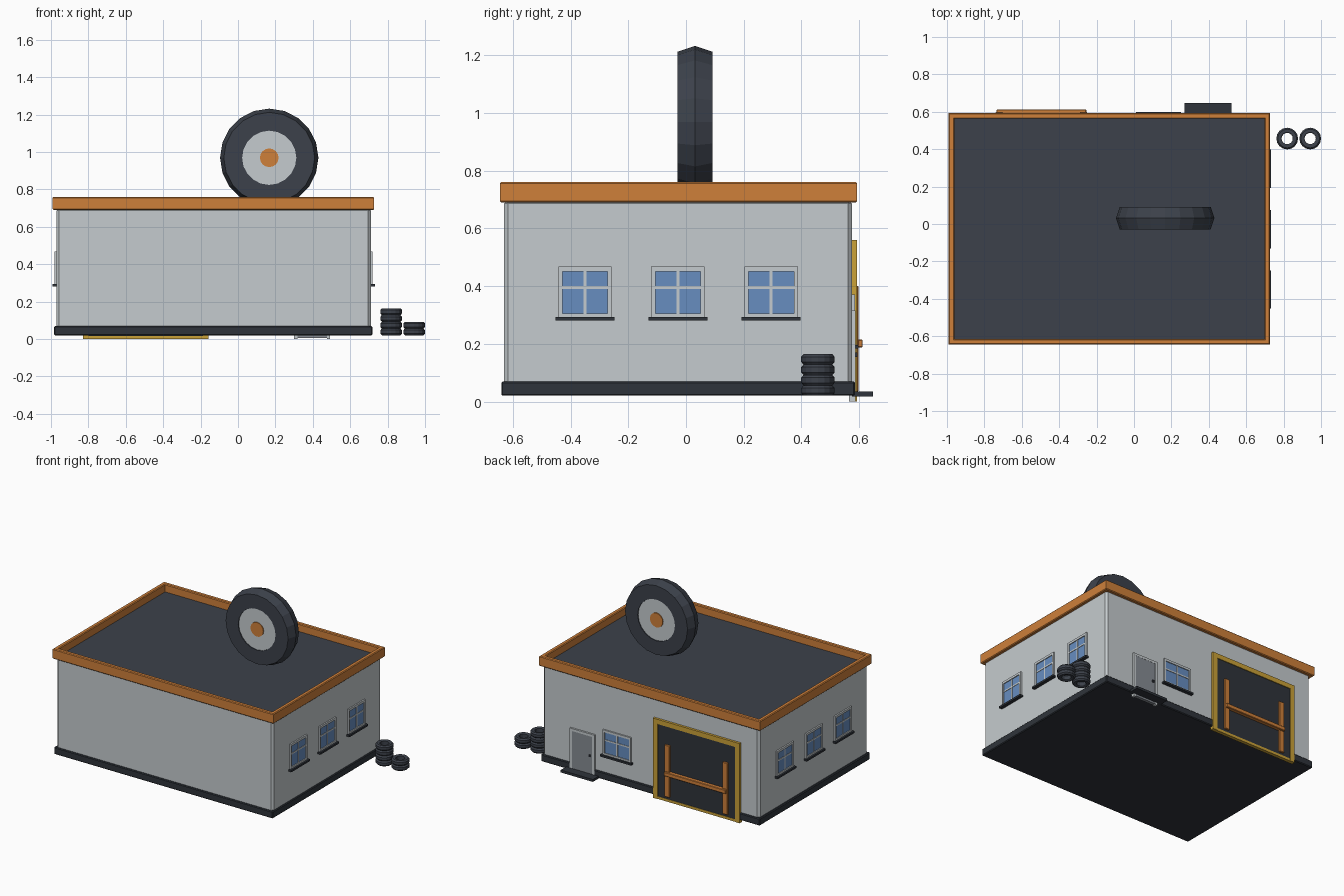
import bpy, bmesh, math
from mathutils import Matrix, Vector

if "Cube" in bpy.data.objects:
    bpy.data.objects.remove(bpy.data.objects["Cube"])

def mat(name, r, g, b):
    m = bpy.data.materials.new(name)
    m.diffuse_color = (r, g, b, 1)
    m.use_nodes = True
    m.node_tree.nodes["Principled BSDF"].inputs["Base Color"].default_value = m.diffuse_color
    return m

WALL = mat("light_grey", .56, .60, .62)
DARK = mat("charcoal", .028, .034, .043)
ROOF = mat("slate", .045, .053, .069)
ORANGE = mat("orange", .62, .215, .042)
BLUE = mat("glass_blue", .135, .27, .53)
YELLOW = mat("yellow", .60, .36, .04)
DOOR = mat("door_grey", .24, .26, .29)

def finish(name, bm, material, matrix=Matrix()):
    bmesh.ops.recalc_face_normals(bm, faces=bm.faces)
    me = bpy.data.meshes.new(name)
    bm.to_mesh(me)
    bm.free()
    me.materials.append(material)
    ob = bpy.data.objects.new(name, me)
    bpy.context.collection.objects.link(ob)
    ob.matrix_world = matrix
    return ob

def box(name, x, y, z, material, bevel=0, matrix=Matrix()):
    """Box from (min, max) pairs, with an optional chamfer."""
    bm = bmesh.new()
    bmesh.ops.create_cube(bm, size=1)
    for v in bm.verts:
        v.co = [r[0] if c < 0 else r[1] for c, r in zip(v.co, (x, y, z))]
    if bevel:
        bmesh.ops.bevel(bm, geom=bm.edges[:], offset=bevel, segments=1,
                        affect='EDGES', profile=.5)
    return finish(name, bm, material, matrix)

def sweep(name, loops, material, matrix=Matrix(), closed=True):
    """Skin a list of equal-length point loops."""
    bm = bmesh.new()
    vs = [[bm.verts.new(p) for p in loop] for loop in loops]
    n = len(vs[0])
    for i in range(len(vs) if closed else len(vs) - 1):
        a, b = vs[i], vs[(i + 1) % len(vs)]
        for j in range(n):
            k = (j + 1) % n
            bm.faces.new((a[j], a[k], b[k], b[j]))
    if not closed:
        bm.faces.new(vs[0])
        bm.faces.new(vs[-1])
    return finish(name, bm, material, matrix)

def lathe(name, profile, sides, material, matrix=Matrix(), closed=True):
    """Revolve (radius, height) points about z."""
    loops = [[(r * math.cos(2 * math.pi * i / sides),
               r * math.sin(2 * math.pi * i / sides), h) for i in range(sides)]
             for r, h in profile]
    return sweep(name, loops, material, matrix, closed)

# Building shell
box("walls", (-.97, .71), (-.63, .575), (.03, .70), WALL, .014)
box("plinth", (-.983, .718), (-.64, .586), (.02, .07), DARK, .005)
box("roof", (-.965, .703), (-.62, .57), (.69, .706), ROOF)
X0, X1, Y0, Y1 = -.991, .727, -.645, .593
section = [(0, .695), (0, .755), (.005, .76), (.025, .76), (.03, .755),
           (.03, .69), (.005, .69)]
sweep("parapet", [[(X0 + d, Y0 + d, z), (X1 - d, Y0 + d, z),
                   (X1 - d, Y1 - d, z), (X0 + d, Y1 - d, z)]
                  for d, z in section], ORANGE)

# Windows: local x runs along the wall, local -y points outwards
def window(name, place, angle, w, z0):
    m = Matrix.Translation(Vector(place)) @ Matrix.Rotation(angle, 4, 'Z')
    a, g, t, h = w / 2, w / 2 - .014, .005, .18
    z1 = z0 + h
    box(name + "_glass", (-g, g), (-.004, .01), (z0 + .01, z1 - .01), BLUE, 0, m)
    for s in (-1, 1):
        box(name + "_jamb", sorted((s * a, s * g)), (-.01, .01), (z0, z1), WALL, 0, m)
    box(name + "_head", (-g, g), (-.01, .01), (z1 - .016, z1), WALL, 0, m)
    box(name + "_foot", (-g, g), (-.01, .01), (z0, z0 + .018), WALL, 0, m)
    box(name + "_mullion", (-t, t), (-.007, .01), (z0 + .018, z1 - .016), WALL, 0, m)
    box(name + "_transom", (-g, g), (-.007, .01),
        (z0 + .103, z0 + .113), WALL, 0, m)
    box(name + "_sill", (-a - .01, a + .01), (-.023, .01),
        (z0 - .007, z0 + .006), DARK, 0, m)

for y in (-.35, -.028, .295):
    window("right_window", (.71, y, 0), math.pi / 2, .185, .287)
    window("left_window", (-.97, y, 0), -math.pi / 2, .185, .287)
window("back_window", (.13, .575, 0), math.pi, .22, .19)

# Garage gate with yellow surround and orange braces
GX0, GX1 = -.83, -.157
box("gate_panel", (GX0 + .03, GX1 - .03), (.565, .5865), (.015, .53), DARK)
for x in (GX0, GX1 - .035):
    box("gate_post", (x, x + .035), (.565, .592), (0, .56), YELLOW)
box("gate_lintel", (GX0 + .035, GX1 - .035), (.565, .592), (.527, .56), YELLOW)
box("gate_threshold", (GX0 + .035, GX1 - .035), (.565, .589), (0, .018), YELLOW)
for x in (-.74, -.29):
    box("gate_brace", (x, x + .04), (.58, .598), (.035, .40), ORANGE, .003)
box("gate_bar", (-.735, -.255), (.58, .612), (.187, .215), ORANGE, .003)

# Side door with frame, handle and step
for x in (.30, .475):
    box("door_jamb", (x, x + .018), (.565, .588), (0, .315), WALL)
box("door_head", (.318, .475), (.565, .588), (.298, .315), WALL)
box("door_leaf", (.318, .475), (.565, .587), (.005, .298), DOOR)
box("door_handle", (.33, .342), (.58, .594), (.155, .17), DARK)
box("door_step", (.27, .52), (.575, .648), (.018, .035), DARK)

# Big wheel standing on the roof
wheel = Matrix.Translation((.167, .031, .969)) @ Matrix.Rotation(math.pi / 2, 4, 'X')
lathe("roof_tyre", [(.145, -.06), (.243, -.06), (.263, 0), (.243, .06), (.145, .06)],
      20, ROOF, wheel)
lathe("wheel_hub", [(.147, -.054), (.147, .054)], 20, WALL, wheel, False)
lathe("hub_cap", [(.05, -.06), (.05, .06)], 16, ORANGE, wheel, False)

# Tyre stacks beside the building
tyre = [(.03, .004), (.036, 0), (.05, 0), (.058, .009), (.058, .027),
        (.05, .036), (.036, .036), (.03, .032)]
for x, count in ((.819, 4), (.942, 2)):
    for i in range(count):
        lathe("stacked_tyre", tyre, 16, ROOF,
              Matrix.Translation((x, .457, .02 + i * .036)))
